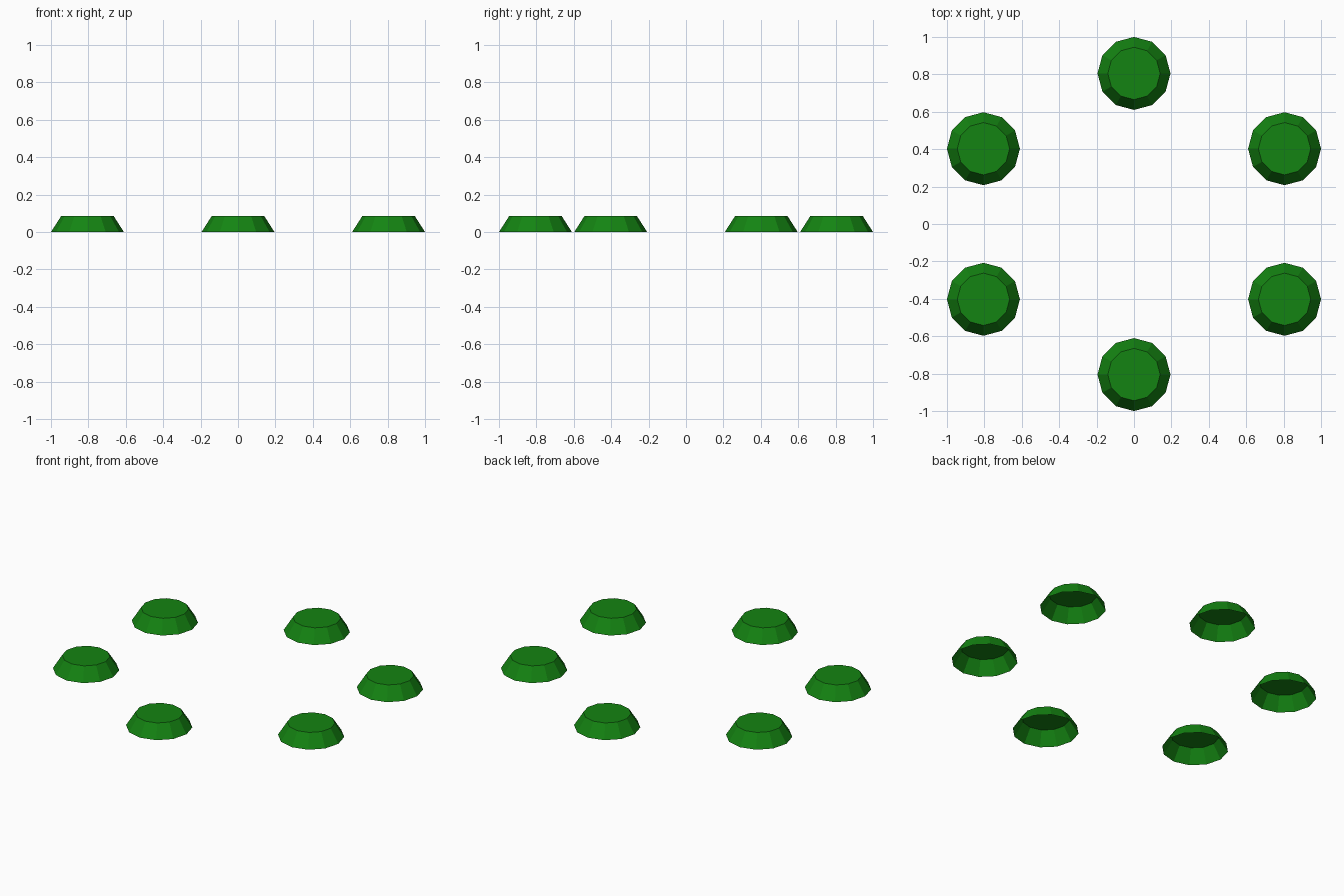
import bpy
import bmesh

if "Cube" in bpy.data.objects:
    bpy.data.objects.remove(bpy.data.objects["Cube"])

CENTRE = 0.805        # distance of the pads from the middle
BASE_R, TOP_R, HEIGHT = 0.195, 0.14, 0.086

green = bpy.data.materials.new("green")
green.diffuse_color = (0.007, 0.23, 0.006, 1.0)
green.use_nodes = True
green.node_tree.nodes["Principled BSDF"].inputs["Base Color"].default_value = green.diffuse_color

# Shared pad mesh: 12-sided tapered shell, flat top, open underside
mesh = bpy.data.meshes.new("pad")
bm = bmesh.new()
bmesh.ops.create_cone(bm, cap_ends=True, cap_tris=False, segments=12,
                      radius1=BASE_R, radius2=TOP_R, depth=HEIGHT)
bmesh.ops.translate(bm, verts=bm.verts, vec=(0, 0, HEIGHT / 2))
bottom = [f for f in bm.faces if f.normal.z < -0.9]
bmesh.ops.delete(bm, geom=bottom, context='FACES_ONLY')
bm.to_mesh(mesh)
bm.free()
mesh.materials.append(green)

# Six pads: one each at front and back, two on each side
places = {
    "front_pad": (0, -1),
    "back_pad": (0, 1),
    "front_left_pad": (-1, -0.5),
    "front_right_pad": (1, -0.5),
    "back_left_pad": (-1, 0.5),
    "back_right_pad": (1, 0.5),
}
for name, (x, y) in places.items():
    pad = bpy.data.objects.new(name, mesh)
    pad.location = (x * CENTRE, y * CENTRE, 0)
    bpy.context.collection.objects.link(pad)
